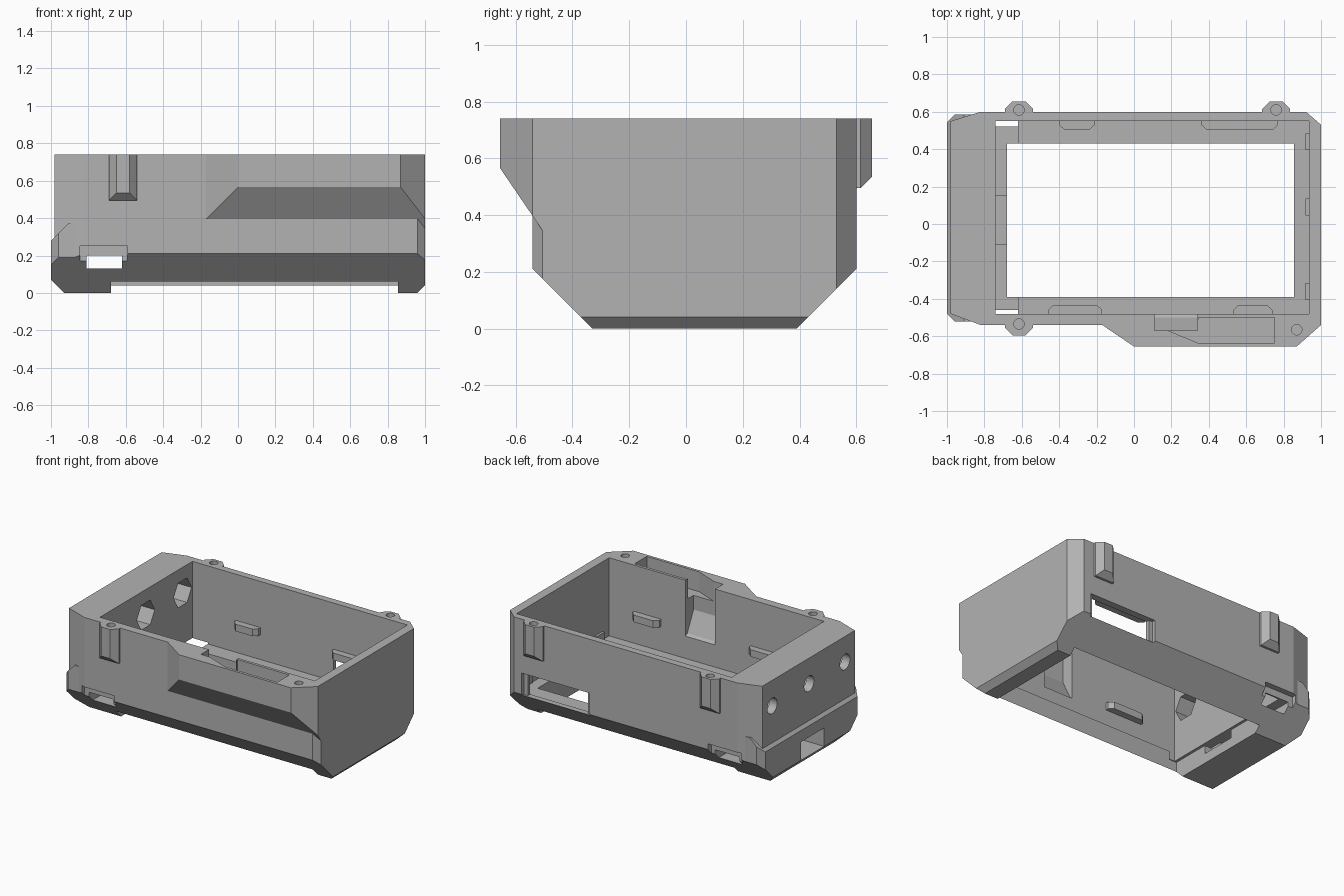
import bpy, bmesh, math
from mathutils import Vector

cube = bpy.data.objects.get("Cube")
if cube:
    bpy.data.objects.remove(cube, do_unlink=True)

grey = bpy.data.materials.new("plain grey")
grey.use_nodes = True
grey.diffuse_color = (0.45, 0.45, 0.45, 1)
grey.node_tree.nodes["Principled BSDF"].inputs["Base Color"].default_value = (0.45, 0.45, 0.45, 1)


def add(name, bm):
    bmesh.ops.recalc_face_normals(bm, faces=bm.faces)
    mesh = bpy.data.meshes.new(name)
    bm.to_mesh(mesh)
    bm.free()
    mesh.materials.append(grey)
    ob = bpy.data.objects.new(name, mesh)
    bpy.context.collection.objects.link(ob)
    return ob


def block(name, x, y, z, cuts=()):
    """Box between limits, with corners sliced off by edges (plane, p, q)."""
    bm = bmesh.new()
    bmesh.ops.create_cube(bm, size=1)
    lims = (x, y, z)
    for v in bm.verts:
        v.co = [l[0] if c < 0 else l[1] for c, l in zip(v.co, lims)]
    mid = Vector([sum(l) / 2 for l in lims])
    for plane, p, q in cuts:
        a, b = ["xyz".index(c) for c in plane]
        no, co = Vector((0, 0, 0)), Vector((0, 0, 0))
        no[a], no[b] = q[1] - p[1], p[0] - q[0]
        co[a], co[b] = p
        if no.dot(mid - co) > 0:
            no = -no
        bmesh.ops.bisect_plane(bm, geom=bm.verts[:] + bm.edges[:] + bm.faces[:],
                               plane_co=co, plane_no=no.normalized(), clear_outer=True)
        bmesh.ops.holes_fill(bm, edges=[e for e in bm.edges if e.is_boundary])
    return add(name, bm)


def prism(name, axis, pts, lo, hi):
    """Polygon in the two other axes, extruded along an axis."""
    others = [i for i in range(3) if i != axis]
    bm = bmesh.new()
    verts = []
    for p in pts:
        co = [0, 0, 0]
        co[axis], co[others[0]], co[others[1]] = lo, p[0], p[1]
        verts.append(bm.verts.new(co))
    face = bm.faces.new(verts)
    new = bmesh.ops.extrude_face_region(bm, geom=[face])["geom"]
    step = Vector((0, 0, 0))
    step[axis] = hi - lo
    bmesh.ops.translate(bm, vec=step, verts=[g for g in new if isinstance(g, bmesh.types.BMVert)])
    return add(name, bm)


def disc(cx, cy, r, n):
    return [(cx + r * math.cos(math.tau * i / n), cy + r * math.sin(math.tau * i / n)) for i in range(n)]


def combine(target, tools, operation):
    for tool in tools:
        mod = target.modifiers.new("join", "BOOLEAN")
        mod.operation, mod.object, mod.solver = operation, tool, "EXACT"
        dg = bpy.context.evaluated_depsgraph_get()
        mesh = bpy.data.meshes.new_from_object(target.evaluated_get(dg))
        target.modifiers.clear()
        target.data = mesh
        bpy.data.objects.remove(tool, do_unlink=True)


TOP = 0.74
bevels = [("yz", (-0.54, 0.21), (-0.33, 0)), ("yz", (0.6, 0.21), (0.39, 0))]

# Main shell, tapered towards the ends and underneath
shell = block("case_body", (-0.98, 1), (-0.54, 0.6), (0, TOP), bevels + [
    ("xy", (0.96, -0.54), (1, -0.505)), ("xy", (0.92, 0.6), (1, 0.53)),
    ("xz", (0.96, 0), (1, 0.04)), ("xz", (-1, 0.07), (-0.93, 0)),
    ("xy", (-0.98, -0.48), (-0.82, -0.54)), ("xy", (-0.98, 0.55), (-0.82, 0.6))])

# Bumper around the lower end
bumper = block("end_bumper", (-1, -0.8), (-0.52, 0.585), (0, 0.37), bevels + [
    ("xz", (-1, 0.07), (-0.93, 0)), ("xz", (-1, 0.28), (-0.91, 0.37)),
    ("xy", (-1, -0.48), (-0.96, -0.52)), ("xy", (-1, 0.545), (-0.96, 0.585))])

# Side bulge on the front
bulge = block("front_bulge", (-0.17, 1), (-0.655, -0.5), (0.3, TOP), [
    ("yz", (-0.655, 0.565), (-0.505, 0.345)),
    ("xy", (-0.17, -0.54), (0, -0.655)), ("xy", (0.87, -0.655), (1, -0.54))])


# Screw lugs
def lug(cx, wall, s):
    tip = wall + s * 0.055
    return block("screw_lug", (cx - 0.075, cx + 0.075), sorted((wall - s * 0.03, tip)), (0.495, TOP), [
        ("yz", (tip, 0.535), (tip - s * 0.04, 0.495)),
        ("xy", (cx - 0.075, wall + s * 0.015), (cx - 0.035, tip)),
        ("xy", (cx + 0.075, wall + s * 0.015), (cx + 0.035, tip))])


combine(shell, [bumper, bulge, lug(-0.615, 0.6, 1), lug(0.76, 0.6, 1), lug(-0.615, -0.54, -1)], "UNION")

# Cavity, floor opening, cable slots, port and windows
cutters = [
    block("cavity", (-0.74, 0.935), (-0.48, 0.55), (0.19, 1)),
    block("floor_opening", (-0.68, 0.855), (-0.39, 0.43), (-0.2, 0.5)),
    block("cross_slot", (-0.81, -0.62), (-0.8, 0.8), (0.13, 0.2)),
    block("slot_mouth_front", (-0.845, -0.59), (-0.8, -0.5), (0.13, 0.25)),
    block("slot_mouth_back", (-0.845, -0.59), (0.56, 0.8), (0.13, 0.25)),
    block("end_port", (-1.2, -0.6), (-0.11, 0.15), (0.07, 0.2)),
    block("back_window", (0.36, 0.83), (0.5, 0.8), (0.2, 0.36)),
    block("window_step", (0.33, 0.86), (0.575, 0.8), (0.2, 0.36)),
    # Pocket and ramp inside the bulge
    block("bulge_pocket", (0.345, 0.75), (-0.635, -0.5), (0.6, 1)),
    prism("bulge_ramp", 0, [(-0.47, 0.34), (-0.5, 0.36), (-0.57, 0.5), (-0.57, 1), (-0.47, 1)], 0.11, 0.34),
    prism("bulge_channel", 2, [(0.11, -0.54), (0.34, -0.635), (0.36, -0.635), (0.36, -0.51), (0.11, -0.51)], 0.6, 1),
]
# Round holes with hexagonal pockets through the thick end
for y in (0.44, 0.03, -0.37):
    cutters.append(prism("button_hole", 0, disc(y, 0.56, 0.055, 24), -1.2, -0.85))
    cutters.append(prism("hex_pocket", 0, disc(y, 0.56, 0.1, 6), -0.92, -0.7))
# Screw holes
for x, y in ((-0.615, 0.61), (0.76, 0.61), (-0.615, -0.535), (0.87, -0.565)):
    cutters.append(prism("screw_hole", 2, disc(x, y, 0.028, 20), 0.58, 1))
combine(shell, cutters, "DIFFERENCE")


# Retaining clips on the inner walls
def clip(name, x0, x1, wall, s):
    tip = wall + s * 0.048
    pts = [(x0, wall - s * 0.02), (x0, wall + s * 0.02), (x0 + 0.03, tip),
           (x1 - 0.03, tip), (x1, wall + s * 0.02), (x1, wall - s * 0.02)]
    prism(name, 2, pts, 0.365, 0.415)


clip("back_clip", -0.4, -0.21, 0.55, -1)
clip("window_clip", 0.36, 0.77, 0.55, -1)
clip("front_clip_long", -0.46, -0.17, -0.48, 1)
clip("front_clip_short", 0.53, 0.74, -0.48, 1)
for i, y in enumerate((0.44, 0.09, -0.36)):
    block("end_clip_%d" % i, (0.918, 0.95), (y - 0.045, y + 0.045), (0.2, 0.25))
